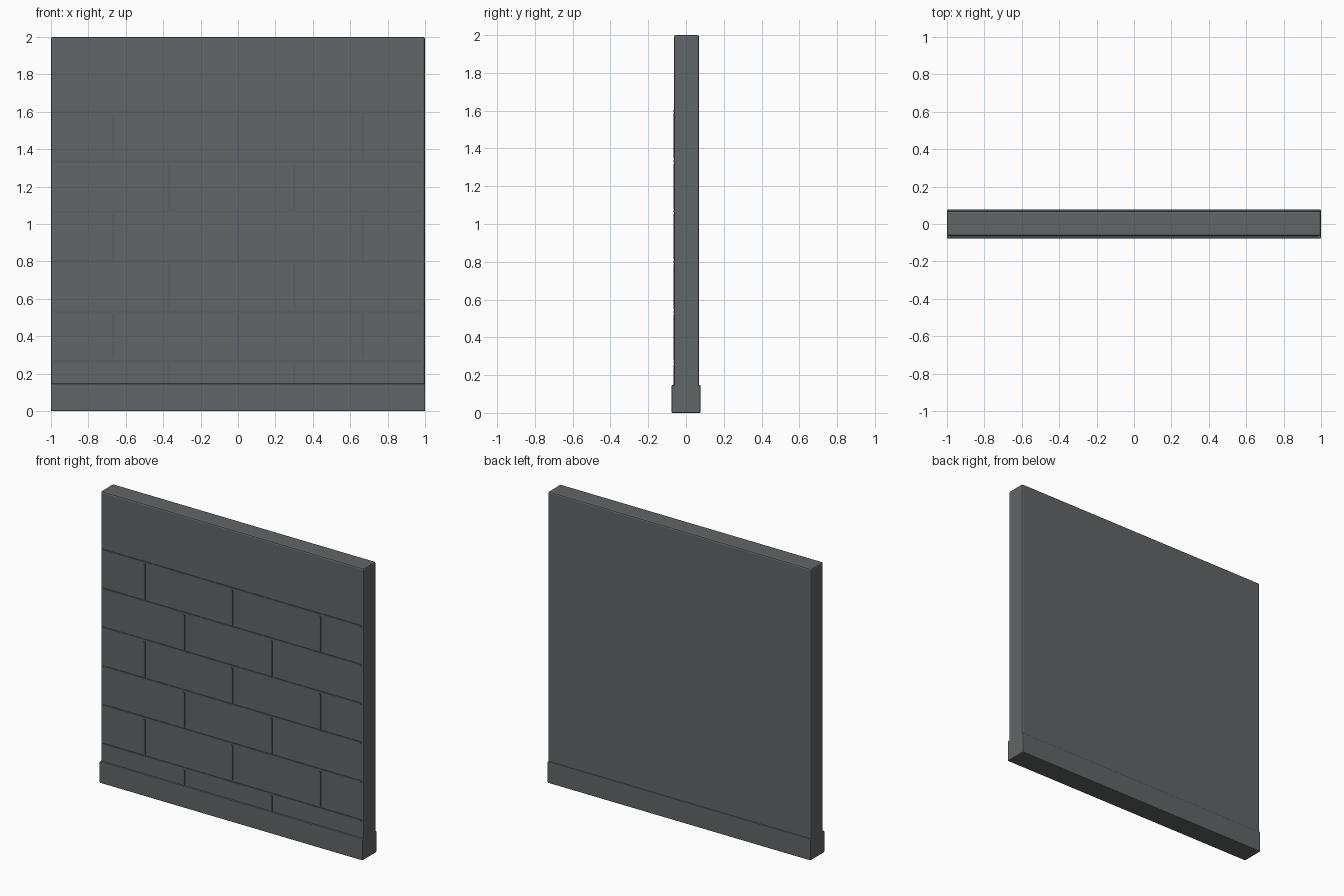
import bpy

if "Cube" in bpy.data.objects:
    bpy.data.objects.remove(bpy.data.objects["Cube"])


def material(name, rgb):
    mat = bpy.data.materials.new(name)
    mat.diffuse_color = (*rgb, 1)
    mat.use_nodes = True
    mat.node_tree.nodes["Principled BSDF"].inputs["Base Color"].default_value = mat.diffuse_color
    return mat


stone = material("dark_stone", (0.12, 0.132, 0.135))
mortar = material("mortar", (0.10, 0.115, 0.125))


def box(name, x, y, z, mat, bevel=0):
    """Box from (min, max) ranges, with optional rounded edges."""
    bpy.ops.mesh.primitive_cube_add(
        size=1, location=[(a + b) / 2 for a, b in (x, y, z)])
    ob = bpy.context.object
    ob.name = name
    ob.scale = [b - a for a, b in (x, y, z)]
    bpy.ops.object.transform_apply(location=False, rotation=False, scale=True)
    ob.data.materials.append(mat)
    if bevel:
        mod = ob.modifiers.new("edge_bevel", 'BEVEL')
        mod.width = bevel
        mod.segments = 2
    return ob


FRONT, BACK = -0.0633, 0.07
COURSE = 4 / 15          # height of one block course
JOINT = 0.0065           # half width of a joint line
JOINT_Y = (FRONT - 0.004, FRONT + 0.004)

# Wall slab and plinth
box("wall_panel", (-1, 1), (FRONT, BACK), (0, 2), stone, 0.01)
box("plinth", (-1, 1), (-0.0767, 0.0767), (0, 0.147), stone, 0.005)

# Thin raised joint lines in running bond on the front
for row in range(6):
    top = COURSE * (row + 1)
    box(f"bed_joint_{row}", (-0.983, 0.983), JOINT_Y,
        (top - JOINT, top + JOINT), mortar)
    mid = top - COURSE / 2
    columns = (-0.667, 0, 0.667) if row % 2 else (-0.367, 0.3)
    for col, x in enumerate(columns):
        box(f"head_joint_{row}_{col}", (x - JOINT, x + JOINT), JOINT_Y,
            (mid - 0.12, mid + 0.12), mortar)
